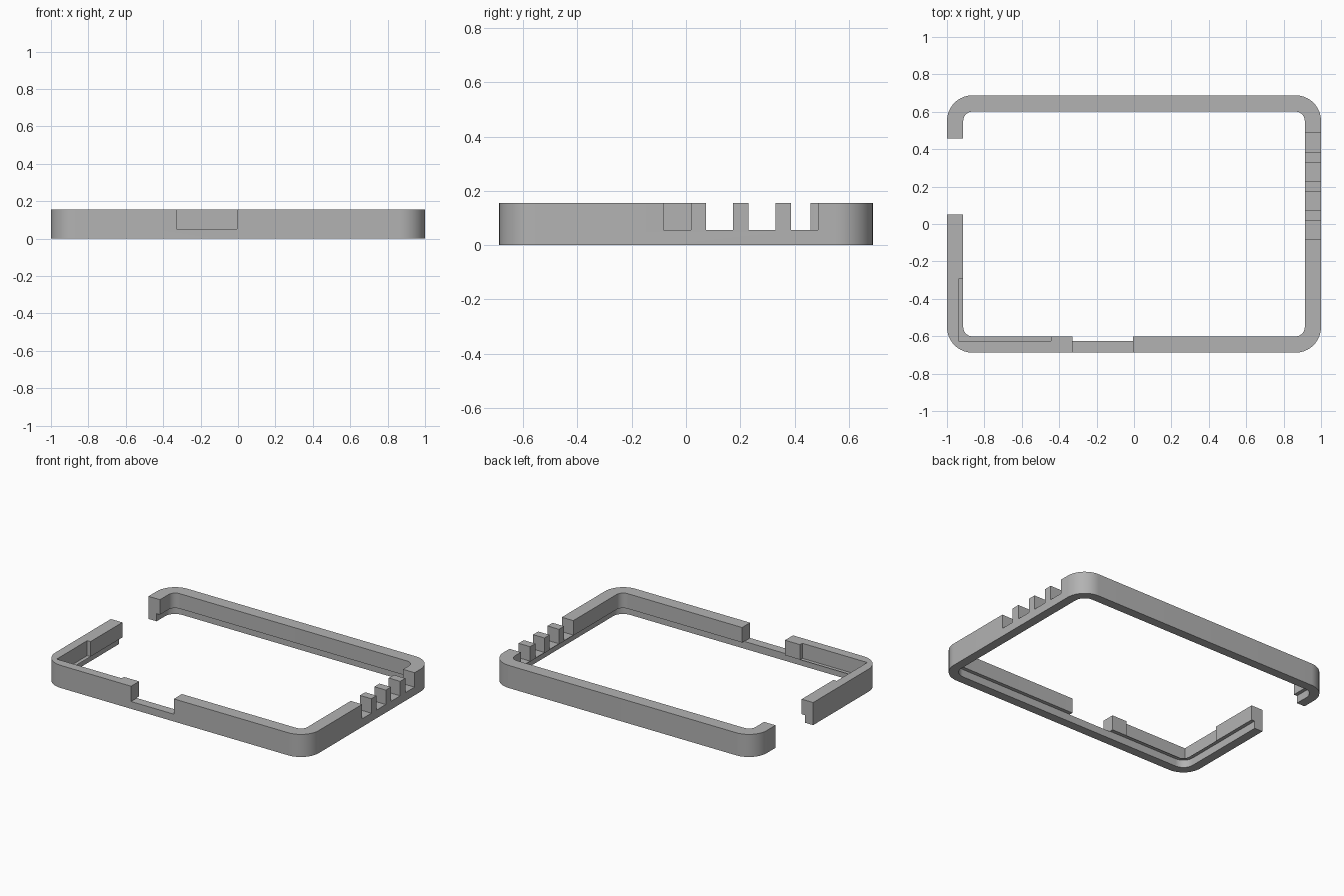
import bpy
import bmesh
from math import cos, sin, pi

cube = bpy.data.objects.get("Cube")
if cube:
    bpy.data.objects.remove(cube)

HALF_X, HALF_Y, HEIGHT = 1.0, 0.688, 0.155
STEP = 0.052            # height of the ledge inside the frame
THIN, THICK = 0.062, 0.087
RADIUS = 0.137

grey = bpy.data.materials.new("plain grey")
grey.use_nodes = True
colour = (0.45, 0.45, 0.45, 1)
grey.diffuse_color = colour
grey.node_tree.nodes["Principled BSDF"].inputs["Base Color"].default_value = colour


def prism(name, outline, z0, z1):
    """Extrude a counter-clockwise outline from z0 to z1."""
    bm = bmesh.new()
    base = bm.faces.new([bm.verts.new((x, y, z0)) for x, y in outline])
    top = bmesh.ops.extrude_face_region(bm, geom=[base])["geom"]
    moved = [v for v in top if isinstance(v, bmesh.types.BMVert)]
    bmesh.ops.translate(bm, vec=(0, 0, z1 - z0), verts=moved)
    bmesh.ops.recalc_face_normals(bm, faces=bm.faces)
    mesh = bpy.data.meshes.new(name)
    bm.to_mesh(mesh)
    bm.free()
    obj = bpy.data.objects.new(name, mesh)
    bpy.context.collection.objects.link(obj)
    mesh.materials.append(grey)
    return obj


def rounded(inset, segments=16):
    """Rounded rectangle outline, inset from the outer wall."""
    r = RADIUS - inset
    cx, cy = HALF_X - RADIUS, HALF_Y - RADIUS
    points = []
    for i, (sx, sy) in enumerate([(1, 1), (-1, 1), (-1, -1), (1, -1)]):
        for k in range(segments + 1):
            a = (i + k / segments) * pi / 2
            points.append((sx * cx + r * cos(a), sy * cy + r * sin(a)))
    return points


def box(name, x0, x1, y0, y1, z0):
    return prism(name, [(x0, y0), (x1, y0), (x1, y1), (x0, y1)], z0, 0.3)


def cut(body, cutter):
    """Subtract a cutter from the body, then discard the cutter."""
    cutter.hide_render = True
    mod = body.modifiers.new("cut", "BOOLEAN")
    mod.operation, mod.solver, mod.object = "DIFFERENCE", "EXACT", cutter
    bpy.context.view_layer.objects.active = body
    bpy.ops.object.modifier_apply(modifier=mod.name)
    bpy.data.objects.remove(cutter)


frame = prism("bumper_frame", rounded(0), 0, HEIGHT)

# Hollow interior: wider below the ledge, narrower above
cut(frame, prism("upper_interior", rounded(THICK), -0.1, 0.3))
cut(frame, prism("lower_interior", rounded(THIN), -0.1, STEP))

# Square-cornered pocket in the front right corner
cut(frame, box("corner_pocket", THIN - HALF_X, -0.445, THIN - HALF_Y, -0.295, STEP))

# Full-height gap on the right side, and the front opening
cut(frame, box("side_gap", -1.1, -0.8, 0.05, 0.458, -0.1))
cut(frame, box("front_opening", -0.33, -0.005, -0.8, -0.5, 0.05))

# Row of four notches on the left side
for i in range(4):
    y = -0.082 + i * 0.156
    cut(frame, box("side_notch", 0.8, 1.1, y, y + 0.1, 0.056))

# Smooth rounded corners, sharp edges elsewhere
bpy.ops.object.select_all(action="DESELECT")
frame.select_set(True)
bpy.context.view_layer.objects.active = frame
bpy.ops.object.shade_smooth_by_angle(angle=pi / 6)
